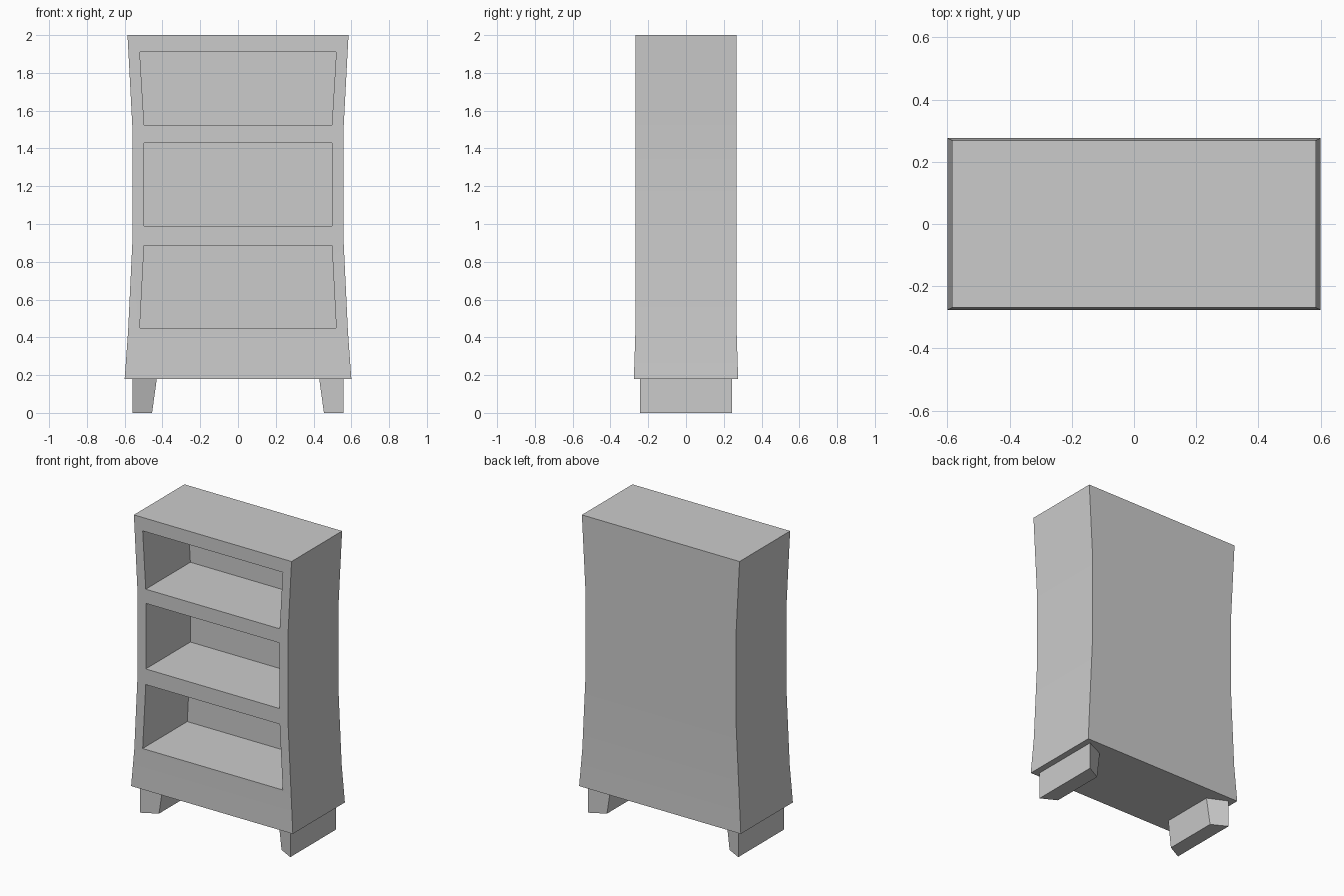
import bpy, bmesh

if "Cube" in bpy.data.objects:
    bpy.data.objects.remove(bpy.data.objects["Cube"])


def loft(name, rings):
    """Solid from a stack of four-point rings, capped at both ends."""
    bm = bmesh.new()
    loops = [[bm.verts.new(p) for p in ring] for ring in rings]
    for a, b in zip(loops, loops[1:]):
        for i in range(4):
            j = (i + 1) % 4
            bm.faces.new((a[i], a[j], b[j], b[i]))
    bm.faces.new(loops[0])
    bm.faces.new(loops[-1])
    bmesh.ops.recalc_face_normals(bm, faces=bm.faces[:])
    mesh = bpy.data.meshes.new(name)
    bm.to_mesh(mesh)
    bm.free()
    obj = bpy.data.objects.new(name, mesh)
    bpy.context.collection.objects.link(obj)
    return obj


def ring(hw, y0, y1, z):
    return [(-hw, y0, z), (hw, y0, z), (hw, y1, z), (-hw, y1, z)]


def activate(obj):
    bpy.ops.object.select_all(action='DESELECT')
    obj.select_set(True)
    bpy.context.view_layer.objects.active = obj


# Waisted cabinet body: half width, half depth, height
profile = [(0.60, 0.276, 0.18), (0.582, 0.268, 0.43), (0.558, 0.268, 0.93),
           (0.558, 0.268, 1.49), (0.585, 0.268, 2.0)]
body = loft("bookcase_body", [ring(w, -d, d, z) for w, d, z in profile])

# Three shelf openings: bottom z, bottom half width, top z, top half width
openings = [(0.45, 0.52, 0.885, 0.497),
            (0.99, 0.497, 1.43, 0.497),
            (1.525, 0.497, 1.91, 0.52)]
for z0, w0, z1, w1 in openings:
    cutter = loft("shelf_cutter", [ring(w0, -0.4, 0.205, z0), ring(w1, -0.4, 0.205, z1)])
    cutter.hide_render = True
    activate(body)
    mod = body.modifiers.new("opening", 'BOOLEAN')
    mod.operation = 'DIFFERENCE'
    mod.solver = 'EXACT'
    mod.object = cutter
    bpy.ops.object.modifier_apply(modifier=mod.name)
    bpy.data.objects.remove(cutter)
activate(body)
bpy.ops.object.shade_smooth_by_angle()


# Full-depth runner feet, tapered downward and narrower on the inside
def foot_ring(s, inner, inset, z):
    return [(s * 0.558, -0.243, z), (s * inner, -0.243 + inset, z),
            (s * inner, 0.243 - inset, z), (s * 0.558, 0.243, z)]


for s, name in ((-1, "left_foot"), (1, "right_foot")):
    loft(name, [foot_ring(s, 0.455, 0.055, 0.0), foot_ring(s, 0.43, 0.06, 0.18)])
